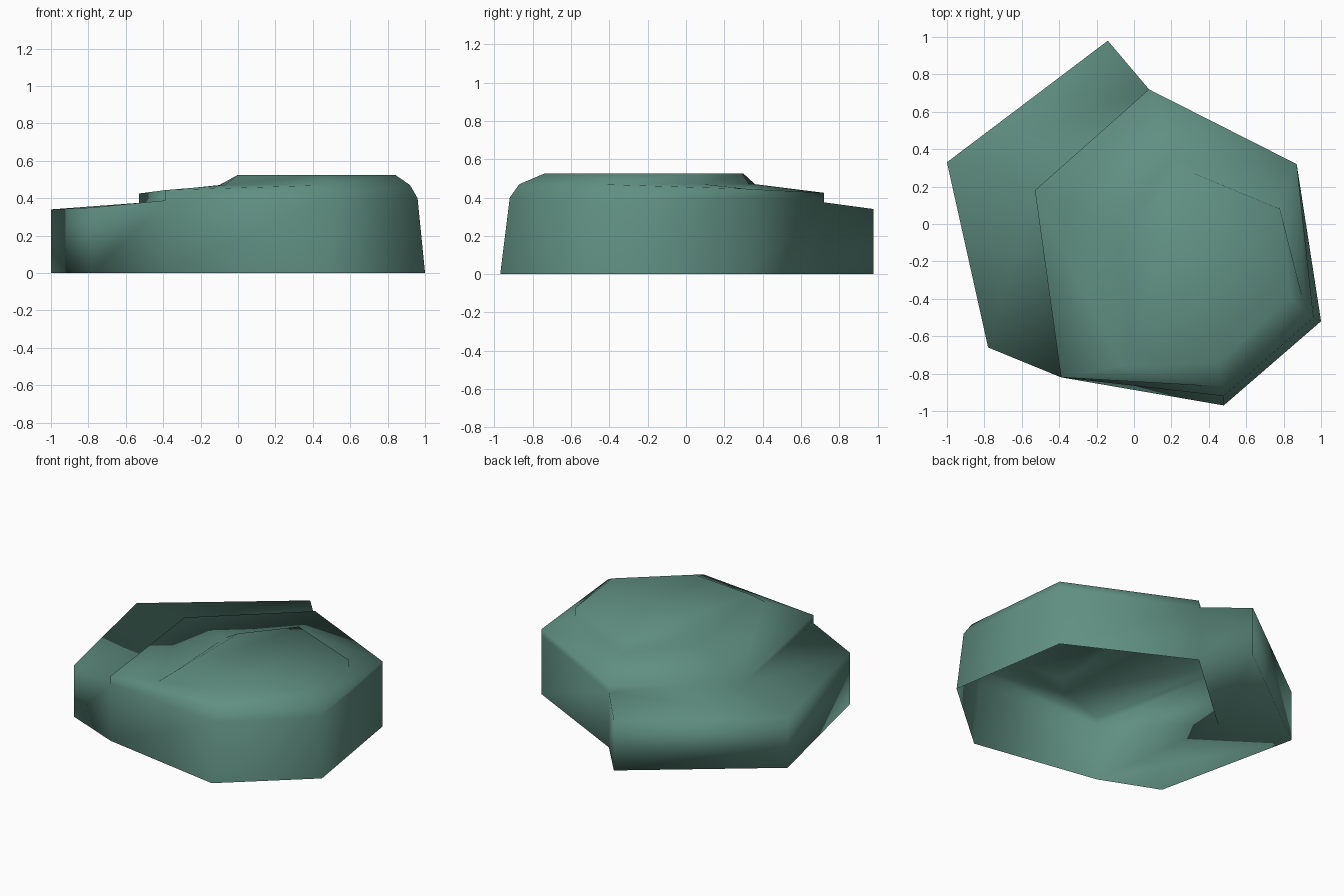
import bpy
import bmesh

default_cube = bpy.data.objects.get("Cube")
if default_cube:
    bpy.data.objects.remove(default_cube, do_unlink=True)


def make_material(name, colour):
    material = bpy.data.materials.new(name)
    material.use_nodes = True
    material.diffuse_color = colour
    shader = material.node_tree.nodes["Principled BSDF"]
    shader.inputs["Base Color"].default_value = colour
    shader.inputs["Roughness"].default_value = 0.9
    return material


class MeshBuilder:
    """Welds vertices that share a position and skips collapsed faces."""

    def __init__(self):
        self.bm = bmesh.new()
        self.verts = {}

    def vert(self, point):
        if point not in self.verts:
            self.verts[point] = self.bm.verts.new(point)
        return self.verts[point]

    def face(self, *points):
        corners = list(dict.fromkeys(points))
        if len(corners) > 2:
            self.bm.faces.new([self.vert(p) for p in corners])

    def band(self, lower, upper, closed=True):
        count = len(lower)
        for i in range(count if closed else count - 1):
            j = (i + 1) % count
            self.face(lower[i], lower[j], upper[j], upper[i])

    def finish(self, name, material):
        mesh = bpy.data.meshes.new(name)
        self.bm.to_mesh(mesh)
        self.bm.free()
        mesh.materials.append(material)
        for polygon in mesh.polygons:
            polygon.use_smooth = True
        stone = bpy.data.objects.new(name, mesh)
        bpy.context.collection.objects.link(stone)
        return stone


def at_heights(outline, heights):
    return [(x, y, z) for (x, y), z in zip(outline, heights)]


# Six-sided outline, counter-clockwise from the left corner
left, front_left, front = (-.53, .18), (-.39, -.82), (.48, -.97)
right, back_right, back = (1, -.52), (.87, .32), (.08, .72)
outline = [left, front_left, front, right, back_right, back]

# Rings from the ground to the crown
ground = at_heights(outline, [0] * len(outline))
shoulder_outline = [left, front_left, (.48, -.92), (.96, -.5), back_right, back]
shoulder = at_heights(shoulder_outline, [.375, .388, .4, .4, .4, .375])
rim_outline = [left, front_left, (.47, -.87), (.92, -.47), back_right, back]
rim = at_heights(rim_outline, [.425, .443, .47, .47, .445, .425])
step_outline = [(-.1, 0), (-.07, -.76), (.47, -.87), (.92, -.47), (.78, .09), (.22, .36)]
step = at_heights(step_outline, [.47] * len(outline))
crown_outline = [(0, 0), (0, -.7), (.45, -.74), (.84, -.4), (.78, .08), (.25, .3)]
crown = at_heights(crown_outline, [.525] * len(outline))

builder = MeshBuilder()

# Main stone, open underneath
rings = [ground, shoulder, rim, step, crown]
for lower, upper in zip(rings, rings[1:]):
    builder.band(lower, upper)
builder.face(*crown)

# Low ledge wrapping the left and back, with a closed underside
ledge_outline = [(-.14, .98), (-1, .33), (-.78, -.66)]
ledge_low = at_heights(ledge_outline, [0] * len(ledge_outline))
ledge_high = at_heights(ledge_outline, [.34, .34, .35])
low = [ground[-1], *ledge_low, ground[1]]
high = [shoulder[-1], *ledge_high, shoulder[1]]
builder.band(low, high, closed=False)
for edge, corner, flip in ((high, shoulder[0], False), (low, ground[0], True)):
    back_part = [edge[0], edge[1], edge[2], corner]
    side_part = [corner, edge[2], edge[3], edge[4]]
    for part in (back_part, side_part):
        builder.face(*(reversed(part) if flip else part))

builder.finish("stepped_stone", make_material("moss_green", (.117, .275, .22, 1)))
